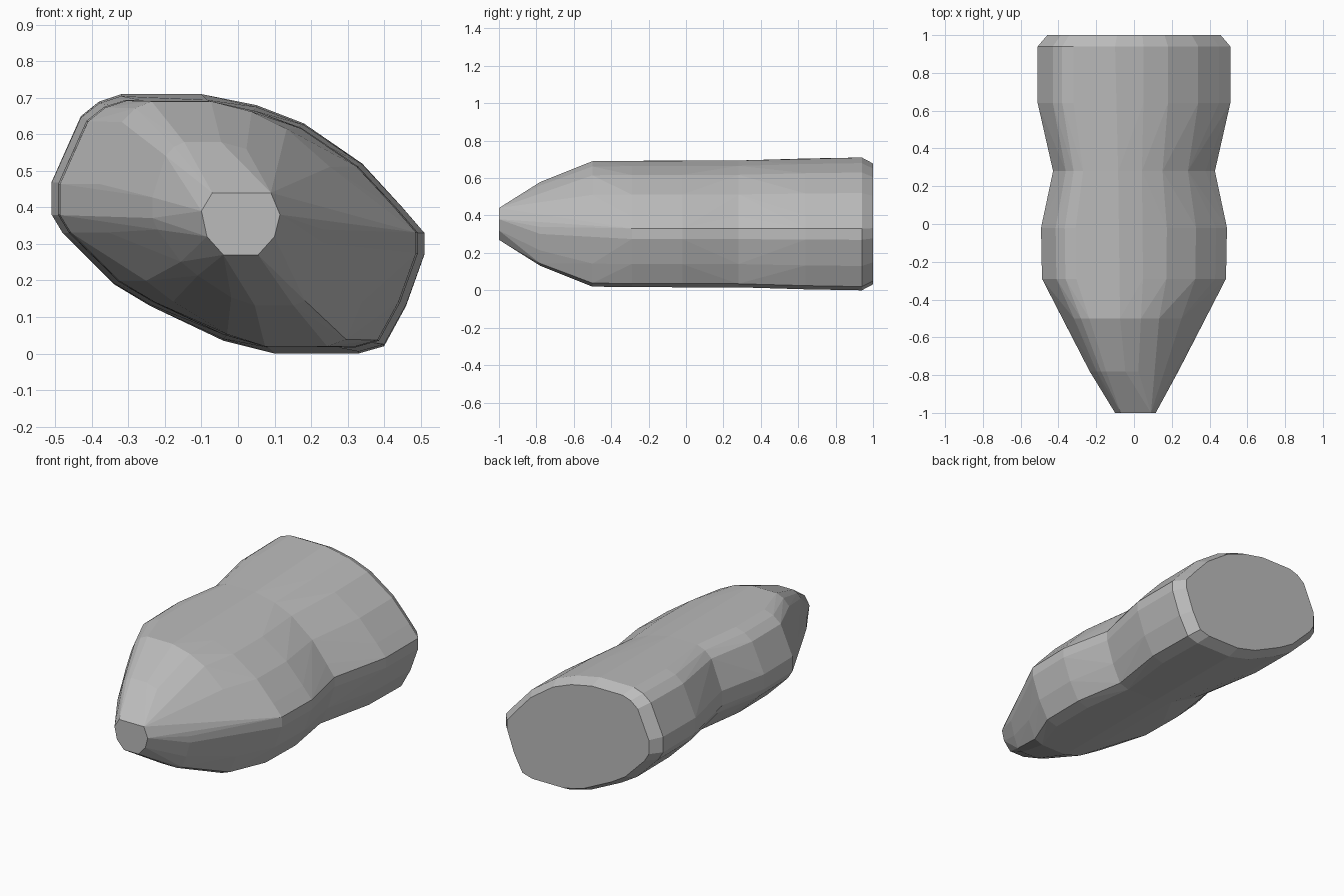
import bpy, bmesh

if "Cube" in bpy.data.objects:
    bpy.data.objects.remove(bpy.data.objects["Cube"])

MID_Z = 0.355

# Tilted oval cross-section as (x, z) at full size
OVAL = [(-0.51, 0.47), (-0.43, 0.65), (-0.38, 0.69), (-0.32, 0.71), (-0.10, 0.71),
        (0.05, 0.68), (0.18, 0.63), (0.34, 0.52), (0.45, 0.40), (0.51, 0.33),
        (0.51, 0.27), (0.46, 0.13), (0.40, 0.02), (0.33, 0.0), (0.10, 0.0),
        (-0.04, 0.035), (-0.24, 0.13), (-0.34, 0.19), (-0.48, 0.33), (-0.51, 0.38)]

# Small blunt octagon at the nose
NOSE = [(-0.07, 0.44), (0.09, 0.44), (0.115, 0.38), (0.10, 0.32),
        (0.055, 0.27), (-0.04, 0.27), (-0.085, 0.32), (-0.10, 0.39)]

grey = bpy.data.materials.new("plain grey")
grey.diffuse_color = (0.5, 0.5, 0.5, 1)
grey.use_nodes = True
grey.node_tree.nodes["Principled BSDF"].inputs["Base Color"].default_value = grey.diffuse_color


def ring(y, sx, sz):
    """Oval section at y, scaled about the long axis."""
    return [(x * sx, y, MID_Z + (z - MID_Z) * sz) for x, z in OVAL]


def hull_part(name, points):
    """Faceted convex solid wrapped around the section points."""
    bm = bmesh.new()
    for p in points:
        bm.verts.new(p)
    res = bmesh.ops.convex_hull(bm, input=bm.verts[:])
    loose = {g for g in res["geom_interior"] + res["geom_unused"]
             if isinstance(g, bmesh.types.BMVert)}
    bmesh.ops.delete(bm, geom=list(loose), context='VERTS')
    bmesh.ops.dissolve_limit(bm, angle_limit=0.02, verts=bm.verts[:], edges=bm.edges[:])
    bmesh.ops.recalc_face_normals(bm, faces=bm.faces[:])
    me = bpy.data.meshes.new(name)
    bm.to_mesh(me)
    bm.free()
    me.materials.append(grey)
    ob = bpy.data.objects.new(name, me)
    bpy.context.collection.objects.link(ob)
    return ob


# Front body: nose, taper, shoulder, waist
hull_part("front_body",
          [(x, -1.0, z) for x, z in NOSE]
          + ring(-0.78, 0.46, 0.63) + ring(-0.50, 0.74, 0.945)
          + ring(-0.29, 0.955, 0.95) + ring(-0.02, 0.965, 0.955)
          + ring(0.28, 0.84, 0.955))

# Rear body: waist, swell, chamfered flat end
hull_part("rear_body",
          ring(0.28, 0.84, 0.955) + ring(0.64, 1.0, 0.985)
          + ring(0.94, 1.0, 1.0) + ring(1.0, 0.90, 0.91))
